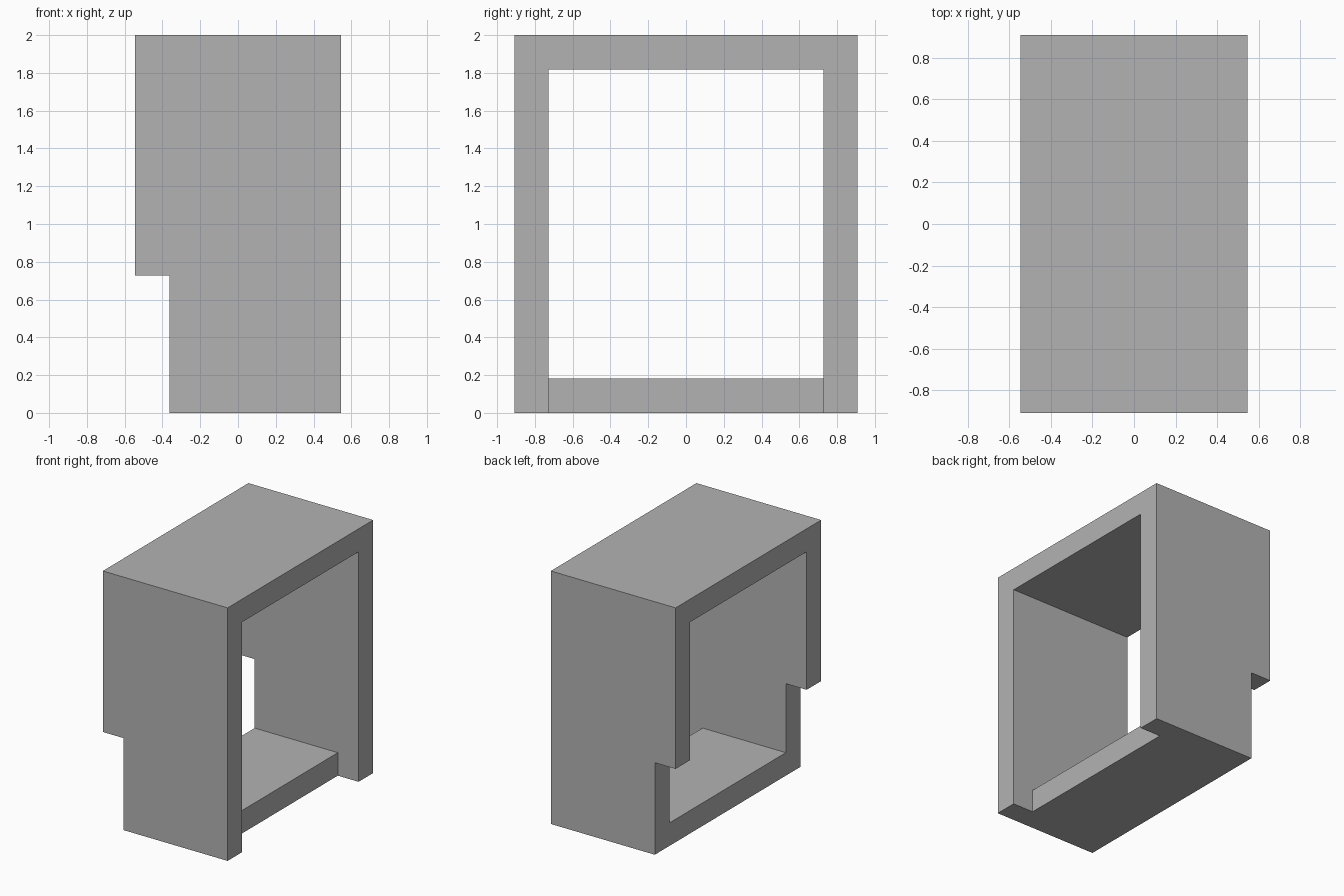
import bpy
import bmesh
from mathutils import Vector

default_cube = bpy.data.objects.get("Cube")
if default_cube:
    bpy.data.objects.remove(default_cube, do_unlink=True)

U = 2 / 11  # wall thickness, the module of the whole design

grey = bpy.data.materials.new("plain_grey")
grey.use_nodes = True
colour = (0.45, 0.45, 0.45, 1)
grey.diffuse_color = colour
grey.node_tree.nodes["Principled BSDF"].inputs["Base Color"].default_value = colour


def extrude_profile(name, profile, half_depth):
    """Extrude an x-z profile, given in modules, symmetrically along y."""
    bm = bmesh.new()
    face = bm.faces.new([bm.verts.new((x * U, -half_depth * U, z * U)) for x, z in profile])
    result = bmesh.ops.extrude_face_region(bm, geom=[face])
    moved = [v for v in result["geom"] if isinstance(v, bmesh.types.BMVert)]
    bmesh.ops.translate(bm, verts=moved, vec=Vector((0, 2 * half_depth * U, 0)))
    bmesh.ops.recalc_face_normals(bm, faces=bm.faces)
    mesh = bpy.data.meshes.new(name)
    bm.to_mesh(mesh)
    bm.free()
    mesh.materials.append(grey)
    obj = bpy.data.objects.new(name, mesh)
    bpy.context.collection.objects.link(obj)
    return obj


# Outer body with the step under one end
frame = extrude_profile(
    "frame", [(-2, 0), (3, 0), (3, 11), (-3, 11), (-3, 4), (-2, 4)], 5)

# Opening through the body, dropping past the set-back floor at the other end
opening = extrude_profile(
    "opening_cutter", [(-4, 1), (2, 1), (2, -1), (4, -1), (4, 10), (-4, 10)], 4)
opening.hide_render = True

cut = frame.modifiers.new("opening", "BOOLEAN")
cut.operation = "DIFFERENCE"
cut.solver = "EXACT"
cut.object = opening

# Apply the cut and discard the cutter
bpy.context.view_layer.objects.active = frame
frame.select_set(True)
bpy.ops.object.modifier_apply(modifier=cut.name)
bpy.data.objects.remove(opening, do_unlink=True)
